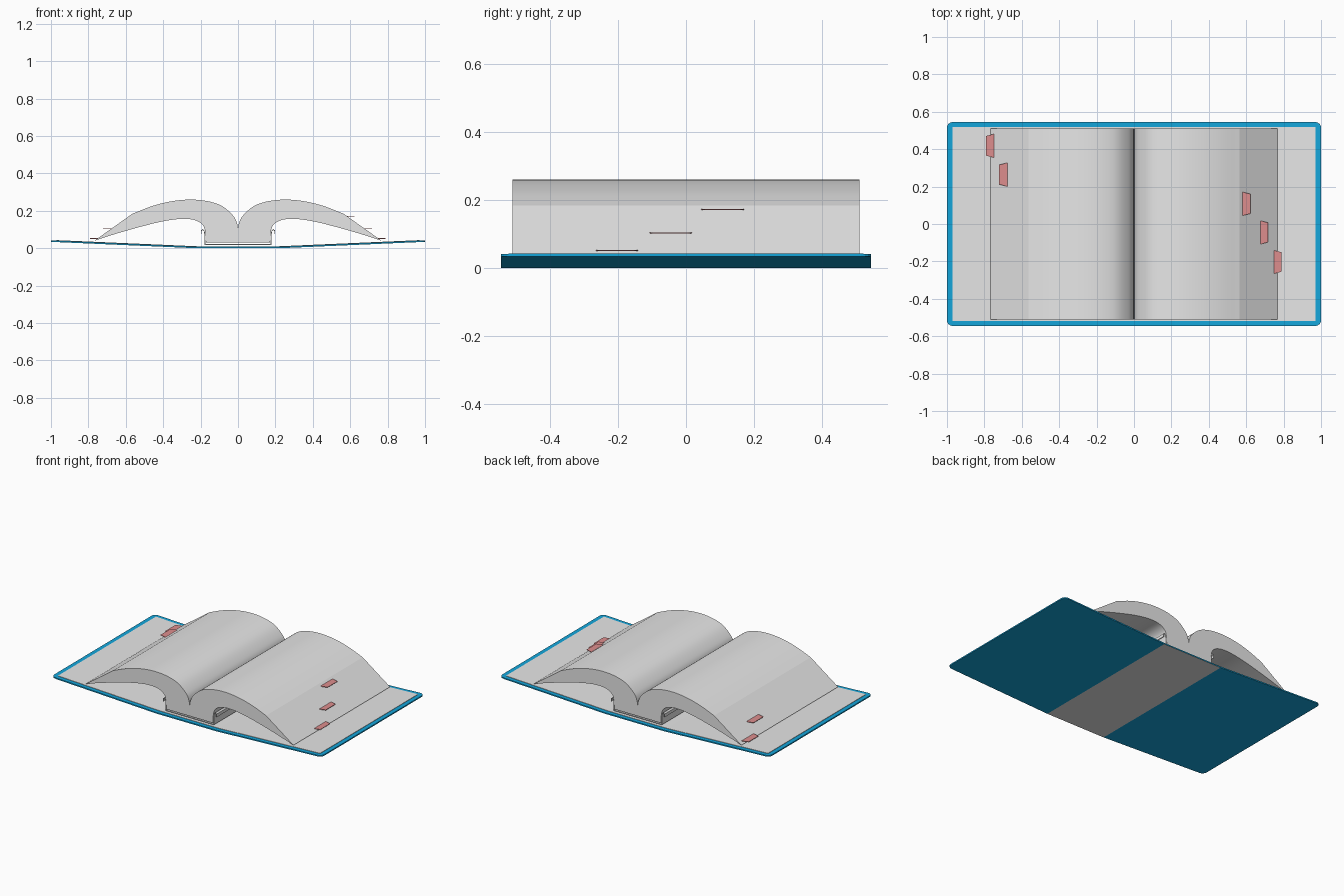
import bpy, bmesh, math
from mathutils import Vector

if "Cube" in bpy.data.objects:
    bpy.data.objects.remove(bpy.data.objects["Cube"])

HINGE = 0.22          # half width of the flat spine
RISE = 0.034          # height gained by the cover from hinge to outer edge


def material(name, rgb):
    m = bpy.data.materials.new(name)
    m.diffuse_color = (*rgb, 1)
    m.use_nodes = True
    m.node_tree.nodes["Principled BSDF"].inputs["Base Color"].default_value = m.diffuse_color
    return m


BLUE = material("cover blue", (0.007, 0.38, 0.71))
PAPER = material("paper grey", (0.8, 0.8, 0.8))
RED = material("tab red", (0.73, 0.27, 0.27))


def finish(name, bm, mats, angle=None):
    bmesh.ops.recalc_face_normals(bm, faces=bm.faces)
    me = bpy.data.meshes.new(name)
    bm.to_mesh(me)
    bm.free()
    for m in mats:
        me.materials.append(m)
    ob = bpy.data.objects.new(name, me)
    bpy.context.collection.objects.link(ob)
    if angle:
        bpy.ops.object.select_all(action='DESELECT')
        ob.select_set(True)
        bpy.context.view_layer.objects.active = ob
        bpy.ops.object.shade_smooth_by_angle(angle=math.radians(angle))
    return ob


def cover_z(x):
    return RISE * max(0, abs(x) - HINGE) / (1 - HINGE)


def bent_sheet(name, hx, hy, radius, bottom, thick, mats):
    """Rounded rectangle folded along the two hinges."""
    bm = bmesh.new()
    pts = []
    for sx, sy, start in ((1, 1, 0), (-1, 1, 90), (-1, -1, 180), (1, -1, 270)):
        if radius == 0:
            pts.append((sx * hx, sy * hy))
            continue
        for i in range(5):
            a = math.radians(start + 22.5 * i)
            pts.append((sx * (hx - radius) + radius * math.cos(a),
                        sy * (hy - radius) + radius * math.sin(a)))
    bm.faces.new([bm.verts.new((x, y, 0)) for x, y in pts])
    for x in (-HINGE, HINGE):
        bmesh.ops.bisect_plane(bm, geom=bm.verts[:] + bm.edges[:] + bm.faces[:],
                               plane_co=(x, 0, 0), plane_no=(1, 0, 0))
    for v in bm.verts:
        v.co.z = bottom + cover_z(v.co.x)
    ext = bmesh.ops.extrude_face_region(bm, geom=bm.faces[:])
    for g in ext["geom"]:
        if isinstance(g, bmesh.types.BMVert):
            g.co.z += thick
    bmesh.ops.recalc_face_normals(bm, faces=bm.faces)
    if len(mats) > 1:   # underside of the spine
        for f in bm.faces:
            if f.normal.z < -0.5 and abs(f.calc_center_median().x) < HINGE / 2:
                f.material_index = 1
    return finish(name, bm, mats)


def smooth_path(pts, steps=5):
    """Catmull-Rom curve through the points."""
    p = [Vector(q) for q in pts]
    p = [2 * p[0] - p[1]] + p + [2 * p[-1] - p[-2]]
    out = []
    for i in range(1, len(p) - 2):
        a, b, c, d = p[i - 1:i + 3]
        for k in range(steps):
            t = k / steps
            out.append(0.5 * (2 * b + (c - a) * t + (2 * a - 5 * b + 4 * c - d) * t * t
                              + (3 * b - a - 3 * c + d) * t ** 3))
    return out + [p[-2]]


def extrude_profile(name, pts, hy, mats, angle):
    """Closed x-z outline swept along y."""
    bm = bmesh.new()
    f = bm.faces.new([bm.verts.new((x, -hy, z)) for x, z in pts])
    ext = bmesh.ops.extrude_face_region(bm, geom=[f])
    for g in ext["geom"]:
        if isinstance(g, bmesh.types.BMVert):
            g.co.y = hy
    return finish(name, bm, mats, angle)


# Cover boards with spine, and the lining sheet
bent_sheet("cover", 1.0, 0.545, 0.03, 0.0, 0.008, [BLUE, PAPER])
bent_sheet("endpaper", 0.97, 0.518, 0, 0.0075, 0.003, [PAPER])

# Page block: arched leaves either side of a sharp gutter
top = smooth_path([(0, 0.10), (0.006, 0.135), (0.027, 0.175), (0.086, 0.226),
                   (0.165, 0.252), (0.26, 0.26), (0.36, 0.25), (0.46, 0.225),
                   (0.565, 0.184)])
under = smooth_path([(0.768, 0.04), (0.65, 0.078), (0.52, 0.115), (0.40, 0.144),
                     (0.30, 0.157), (0.23, 0.15), (0.19, 0.125), (0.176, 0.09),
                     (0.172, 0.03)])
half = [tuple(p) for p in top + under]
mirrored = [(-x, z) for x, z in reversed(half[1:])]
extrude_profile("page_block", half + mirrored, 0.511, [PAPER], 13)

# Binding strip wrapping the back of the pages
inner = [(0.178, 0.018), (0.179, 0.07), (0.182, 0.09), (0.188, 0.098), (0.194, 0.092), (0.195, 0.075)]
outer = [(0.199, 0.075), (0.198, 0.095), (0.189, 0.103), (0.179, 0.094), (0.175, 0.07), (0.174, 0.022)]
ring = inner + outer
extrude_profile("binding_strip", ring + [(-x, z) for x, z in reversed(ring)], 0.51, [PAPER], 30)

# Index tabs: tapered plates (side, inner x, centre y, height)
for i, (side, x, y, z) in enumerate(((1, 0.578, 0.108, 0.172), (1, 0.671, -0.045, 0.103),
                                     (1, 0.742, -0.203, 0.052), (-1, 0.746, 0.418, 0.052),
                                     (-1, 0.675, 0.264, 0.103))):
    bm = bmesh.new()
    f = bm.faces.new([bm.verts.new((side * (x + dx), y + dy, z - 0.0015)) for dx, dy in
                      ((0, -0.064), (0.046, -0.052), (0.046, 0.052), (0, 0.064))])
    ext = bmesh.ops.extrude_face_region(bm, geom=[f])
    for g in ext["geom"]:
        if isinstance(g, bmesh.types.BMVert):
            g.co.z += 0.003
    finish(f"index_tab_{i + 1}", bm, [RED])
